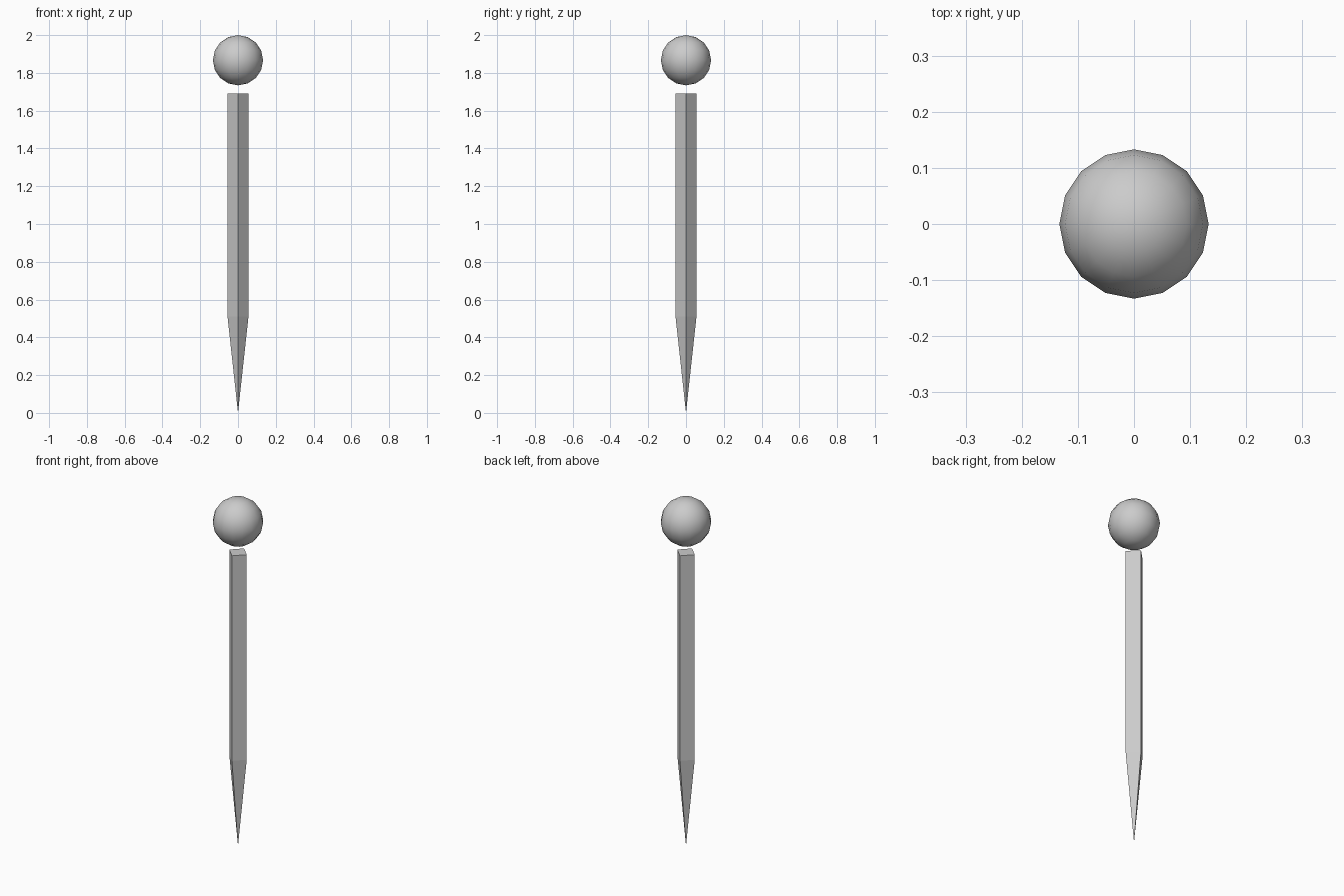
import bpy, math

if "Cube" in bpy.data.objects:
    bpy.data.objects.remove(bpy.data.objects["Cube"])

R = 0.0555       # half diagonal of the square shaft
TIP_TOP = 0.51   # where the point meets the shaft
SHAFT_TOP = 1.69
BALL_R = 0.133


def square_prism(name, r_bottom, r_top, z0, z1):
    # four-sided column with its corners on the axes
    bpy.ops.mesh.primitive_cone_add(vertices=4, radius1=r_bottom, radius2=r_top,
                                    depth=z1 - z0, location=(0, 0, (z0 + z1) / 2))
    obj = bpy.context.object
    obj.name = name
    return obj


# straight shaft and sharpened lower point
shaft = square_prism("shaft", R, R, TIP_TOP, SHAFT_TOP)
point = square_prism("point", 0, R, 0, TIP_TOP)

# floating ball above the shaft
bpy.ops.mesh.primitive_uv_sphere_add(segments=16, ring_count=8, radius=BALL_R,
                                     location=(0, 0, 2 - BALL_R))
ball = bpy.context.object
ball.name = "ball"
bpy.ops.object.shade_smooth_by_angle(angle=math.radians(40))
